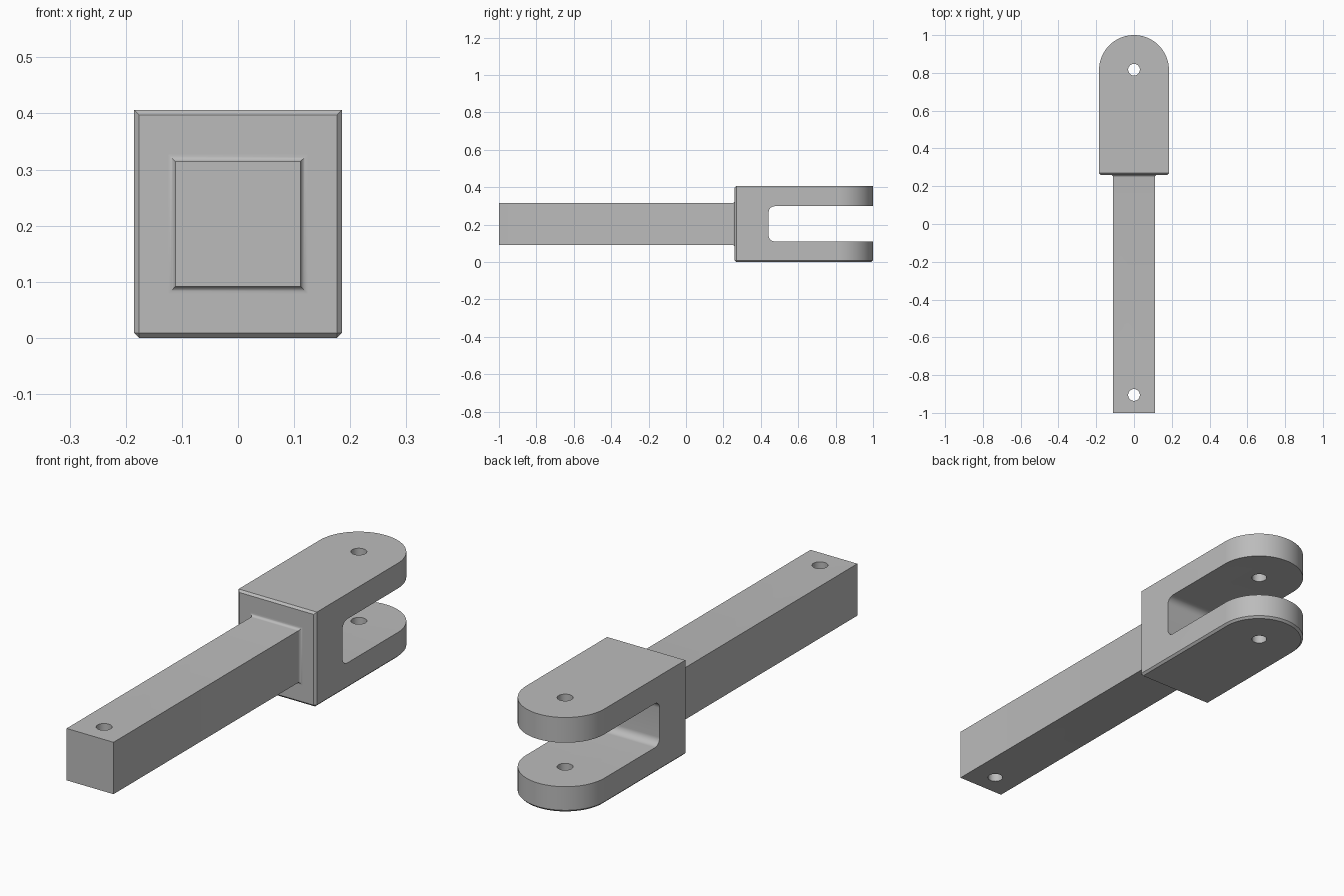
import bpy, bmesh, math
from mathutils import Matrix

if "Cube" in bpy.data.objects:
    bpy.data.objects.remove(bpy.data.objects["Cube"])

HALF_W, HEIGHT, FRONT, ARC_Y = 0.185, 0.406, 0.26, 0.815
ROD, MID_Z, FILLET = 0.111, 0.203, 0.013

steel = bpy.data.materials.new("grey_steel")
steel.use_nodes = True
steel.diffuse_color = (0.5, 0.5, 0.5, 1)
steel.node_tree.nodes["Principled BSDF"].inputs["Base Color"].default_value = (0.5, 0.5, 0.5, 1)


def finish(name, bm):
    bmesh.ops.recalc_face_normals(bm, faces=bm.faces)
    mesh = bpy.data.meshes.new(name)
    bm.to_mesh(mesh)
    bm.free()
    mesh.materials.append(steel)
    ob = bpy.data.objects.new(name, mesh)
    bpy.context.collection.objects.link(ob)
    return ob


def activate(ob):
    bpy.ops.object.select_all(action="DESELECT")
    ob.select_set(True)
    bpy.context.view_layer.objects.active = ob


def cut(ob, cutter):
    mod = ob.modifiers.new("cut", "BOOLEAN")
    mod.operation, mod.solver, mod.object = "DIFFERENCE", "EXACT", cutter
    activate(ob)
    bpy.ops.object.modifier_apply(modifier=mod.name)
    bpy.data.objects.remove(cutter)


def pin_cutter(y):
    bm = bmesh.new()
    bmesh.ops.create_cone(bm, cap_ends=True, segments=48, radius1=0.031, radius2=0.031,
                          depth=1, matrix=Matrix.Translation((0, y, MID_Z)))
    return finish("pin_hole_cutter", bm)


def slot_cutter():
    bm = bmesh.new()
    bmesh.ops.create_cube(bm, size=1, matrix=Matrix.Translation((0, 0.942, MID_Z + 0.001))
                          @ Matrix.Diagonal((1, 1, 0.188, 1)))
    inner = [e for e in bm.edges if all(v.co.y < 0.5 for v in e.verts)
             and abs(e.verts[0].co.x - e.verts[1].co.x) > 0.5]
    bmesh.ops.bevel(bm, geom=inner, offset=0.032, segments=10, profile=0.5, affect="EDGES")
    return finish("slot_cutter", bm)


def smooth(ob):
    activate(ob)
    bpy.ops.object.shade_smooth_by_angle(angle=math.radians(25))


# Fork: rounded plan outline pulled upward, chamfered on the front and underside
bm = bmesh.new()
outline = [(-HALF_W, FRONT), (HALF_W, FRONT)]
outline += [(HALF_W * math.cos(math.pi * i / 48), ARC_Y + HALF_W * math.sin(math.pi * i / 48))
            for i in range(49)]
base = bm.faces.new([bm.verts.new((x, y, 0)) for x, y in outline])
top = bmesh.ops.extrude_face_region(bm, geom=[base], use_keep_orig=True)["geom"]
bmesh.ops.translate(bm, vec=(0, 0, HEIGHT),
                    verts=[v for v in top if isinstance(v, bmesh.types.BMVert)])
bmesh.ops.recalc_face_normals(bm, faces=bm.faces)
edges = [e for e in bm.edges
         if all(v.co.z < 0.001 for v in e.verts)
         or all(v.co.y < FRONT + 0.001 for v in e.verts)]
bmesh.ops.bevel(bm, geom=edges, offset=0.009, segments=1, affect="EDGES")
fork = finish("fork", bm)
cut(fork, slot_cutter())
cut(fork, pin_cutter(ARC_Y + 0.002))
smooth(fork)

# Square rod: square sections lofted along y, flaring into a fillet at the fork
sections = [(-1, ROD)]
for i in range(9):
    t = math.pi / 2 * i / 8
    sections.append((FRONT - FILLET * (1 - math.sin(t)), ROD + FILLET * (1 - math.cos(t))))
sections.append((FRONT + 0.004, ROD + FILLET))
bm = bmesh.new()
rings = [[bm.verts.new((sx * h, y, MID_Z + sz * h))
          for sx, sz in ((-1, -1), (1, -1), (1, 1), (-1, 1))] for y, h in sections]
for a, b in zip(rings, rings[1:]):
    for k in range(4):
        n = (k + 1) % 4
        bm.faces.new((a[k], a[n], b[n], b[k]))
bm.faces.new(rings[0])
bm.faces.new(rings[-1])
rod = finish("rod", bm)
cut(rod, pin_cutter(-0.905))
smooth(rod)
